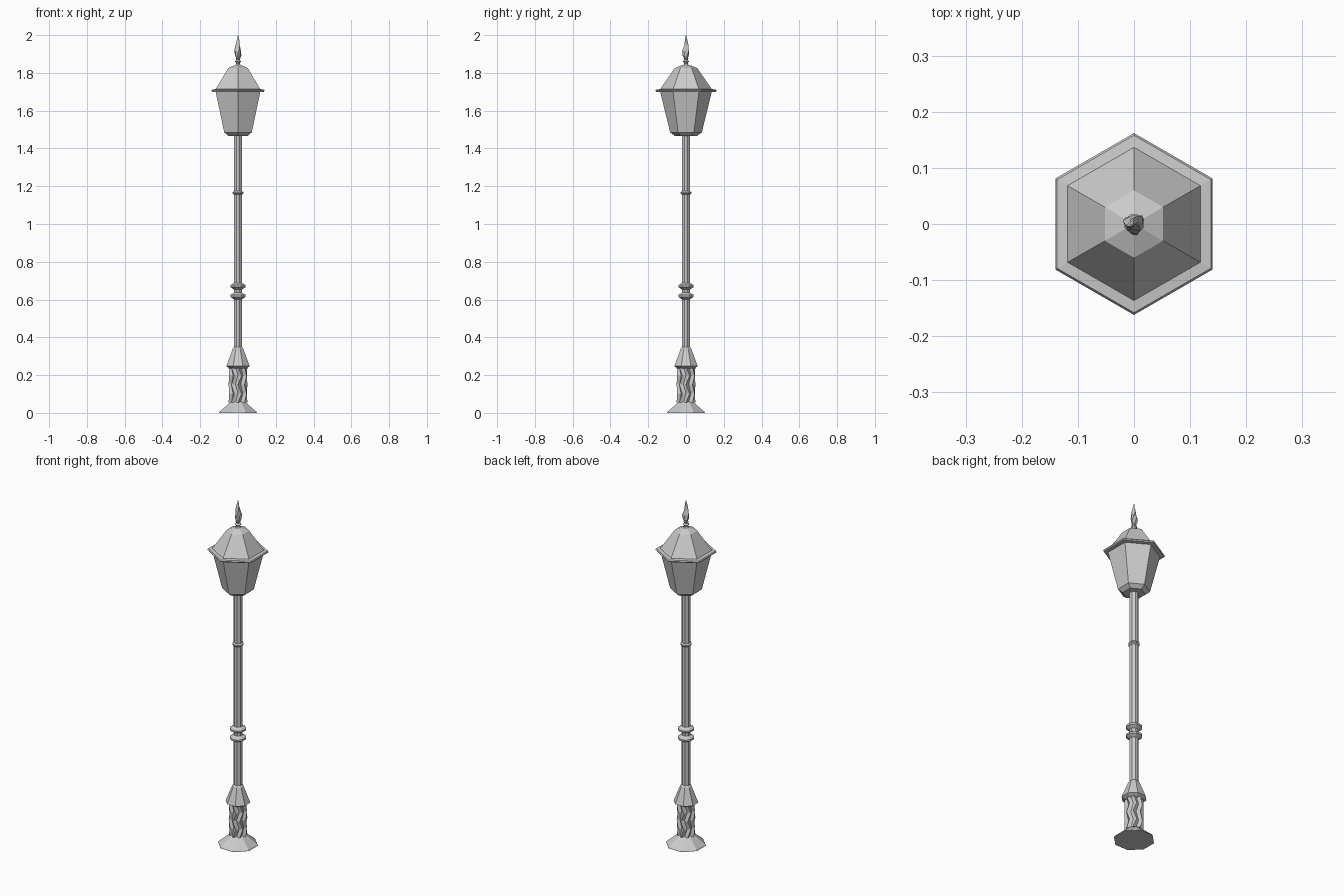
import bpy, bmesh
from math import sin, cos, pi, radians


def lathe(name, profile, sides, phase=0.0):
    """Faceted lathe. Each ring: (radius, z, [twist degrees, [ridge depth]])."""
    bm = bmesh.new()
    rings = []
    for p in profile:
        r, z = p[0], p[1]
        twist = radians(p[2]) if len(p) > 2 else 0.0
        ridge = p[3] if len(p) > 3 else 0.0
        ring = []
        for i in range(sides):
            a = 2 * pi * i / sides + radians(phase) + twist
            rr = r - ridge * (i % 2)
            ring.append(bm.verts.new((rr * cos(a), rr * sin(a), z)))
        rings.append(ring)
    for lo, hi in zip(rings, rings[1:]):
        for i in range(sides):
            j = (i + 1) % sides
            bm.faces.new((lo[i], lo[j], hi[j], hi[i]))
    bm.faces.new(rings[0][::-1])
    bm.faces.new(rings[-1])
    mesh = bpy.data.meshes.new(name)
    bm.to_mesh(mesh)
    bm.free()
    obj = bpy.data.objects.new(name, mesh)
    bpy.context.collection.objects.link(obj)
    return obj


# Flared octagonal foot
lathe("foot", [(0.108, 0), (0.105, 0.006), (0.045, 0.055), (0.04, 0.06)], 8, 22.5)

# Ridged pedestal, twisting back and forth
lathe("twisted_pedestal",
      [(0.050, 0.055 + 0.0475 * k, 22 * (k % 2), 0.013) for k in range(5)], 16)

# Tapered collar
lathe("collar", [(0.045, 0.235), (0.067, 0.247), (0.03, 0.34), (0.023, 0.348)], 8, 22.5)

# Pole
lathe("pole", [(0.023, 0.33), (0.023, 1.475)], 8, 22.5)

# Double knob halfway up and thin upper ring
for n, z in (("lower_knob", 0.619), ("upper_knob", 0.671)):
    lathe(n, [(0.022, z - 0.018), (0.044, z - 0.005), (0.044, z + 0.005),
              (0.022, z + 0.018)], 8, 22.5)
lathe("pole_ring", [(0.023, 1.155), (0.031, 1.161), (0.031, 1.168), (0.023, 1.174)], 8, 22.5)

# Hexagonal lantern body, rim and roof
lathe("lantern_body", [(0.06, 1.467), (0.084, 1.485), (0.137, 1.702)], 6, 30)
lathe("lantern_rim", [(0.138, 1.698), (0.158, 1.700), (0.162, 1.706),
                      (0.158, 1.712), (0.138, 1.714)], 6, 30)
lathe("lantern_roof", [(0.138, 1.705), (0.138, 1.712), (0.06, 1.825), (0.018, 1.842)], 6, 30)

# Finial: stacked beads and a twisted flame
lathe("finial_beads", [(0.018, 1.838), (0.010, 1.850), (0.018, 1.861), (0.010, 1.869),
                       (0.014, 1.876), (0.009, 1.882)], 8, 22.5)
lathe("finial_flame", [(0.008, 1.872), (0.019, 1.892, 20, 0.004), (0.021, 1.917, 45, 0.005),
                       (0.014, 1.945, 75, 0.004), (0.008, 1.972, 100, 0.002),
                       (0.001, 2.0, 120)], 6)
